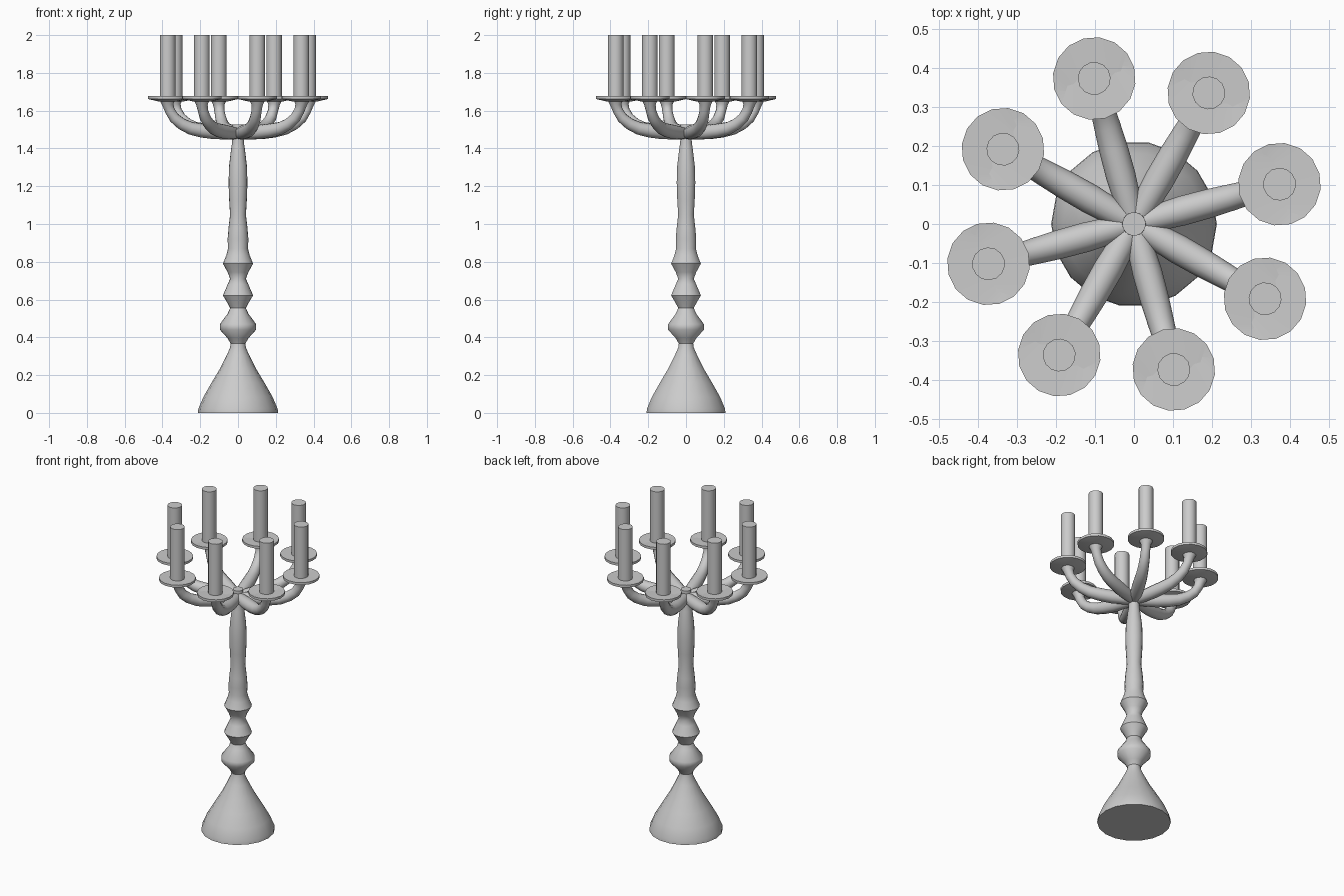
import bpy, bmesh, math
from mathutils import Vector, Matrix

if "Cube" in bpy.data.objects:
    bpy.data.objects.remove(bpy.data.objects["Cube"])


def finish(bm, name, matrix):
    bmesh.ops.recalc_face_normals(bm, faces=bm.faces)
    me = bpy.data.meshes.new(name)
    bm.to_mesh(me)
    bm.free()
    ob = bpy.data.objects.new(name, me)
    bpy.context.collection.objects.link(ob)
    ob.matrix_world = matrix
    bpy.ops.object.select_all(action='DESELECT')
    ob.select_set(True)
    bpy.context.view_layer.objects.active = ob
    bpy.ops.object.shade_smooth_by_angle(angle=math.radians(45))
    return ob


def sweep(name, path, sides, matrix=Matrix()):
    """Capped tube through (x, z, radius) points lying in the XZ plane."""
    bm = bmesh.new()
    pts = [Vector((x, 0, z)) for x, z, r in path]
    rings = []
    for i, p in enumerate(pts):
        t = (pts[min(i + 1, len(pts) - 1)] - pts[max(i - 1, 0)]).normalized()
        side = Vector((0, 1, 0))
        up = side.cross(t)
        rings.append([bm.verts.new(p + path[i][2] * (math.cos(a) * up + math.sin(a) * side))
                      for a in (math.tau * k / sides for k in range(sides))])
    for a, b in zip(rings, rings[1:]):
        for k in range(sides):
            n = (k + 1) % sides
            bm.faces.new((a[k], a[n], b[n], b[k]))
    bm.faces.new(rings[0])
    bm.faces.new(rings[-1])
    return finish(bm, name, matrix)


def lathe(name, profile, sides, matrix=Matrix()):
    return sweep(name, [(0, z, r) for r, z in profile], sides, matrix)


# Bell foot and turned stem
lathe("foot", [(0.212, 0), (0.21, 0.022), (0.183, 0.085), (0.14, 0.16), (0.095, 0.235),
               (0.06, 0.305), (0.042, 0.345), (0.038, 0.37)], 18)
lathe("stem", [(0.038, 0.365), (0.055, 0.395), (0.096, 0.44), (0.096, 0.47), (0.055, 0.525),
               (0.042, 0.555), (0.055, 0.58), (0.08, 0.622), (0.055, 0.68), (0.042, 0.71),
               (0.055, 0.745), (0.08, 0.79), (0.062, 0.835), (0.053, 0.87), (0.055, 0.92),
               (0.05, 0.98), (0.042, 1.05), (0.047, 1.13), (0.05, 1.22), (0.047, 1.31),
               (0.036, 1.4), (0.031, 1.43), (0.03, 1.528)], 18)

# Eight branches, each with arm, drip pan and candle
arm = [(0.0, 1.478, 0.028), (0.06, 1.482, 0.034), (0.13, 1.487, 0.038), (0.20, 1.495, 0.037),
       (0.26, 1.507, 0.034), (0.31, 1.53, 0.031), (0.35, 1.562, 0.029), (0.374, 1.60, 0.027),
       (0.384, 1.63, 0.030), (0.386, 1.655, 0.042)]
for i in range(8):
    turn = Matrix.Rotation(math.radians(15.3 + 45 * i), 4, 'Z')
    spot = turn @ Matrix.Translation((0.386, 0, 0))
    sweep(f"arm_{i + 1}", arm, 12, turn)
    lathe(f"drip_pan_{i + 1}", [(0.045, 1.648), (0.106, 1.662), (0.106, 1.677), (0.06, 1.671)], 16, spot)
    lathe(f"candle_{i + 1}", [(0.042, 1.665), (0.042, 2.0)], 14, spot)
